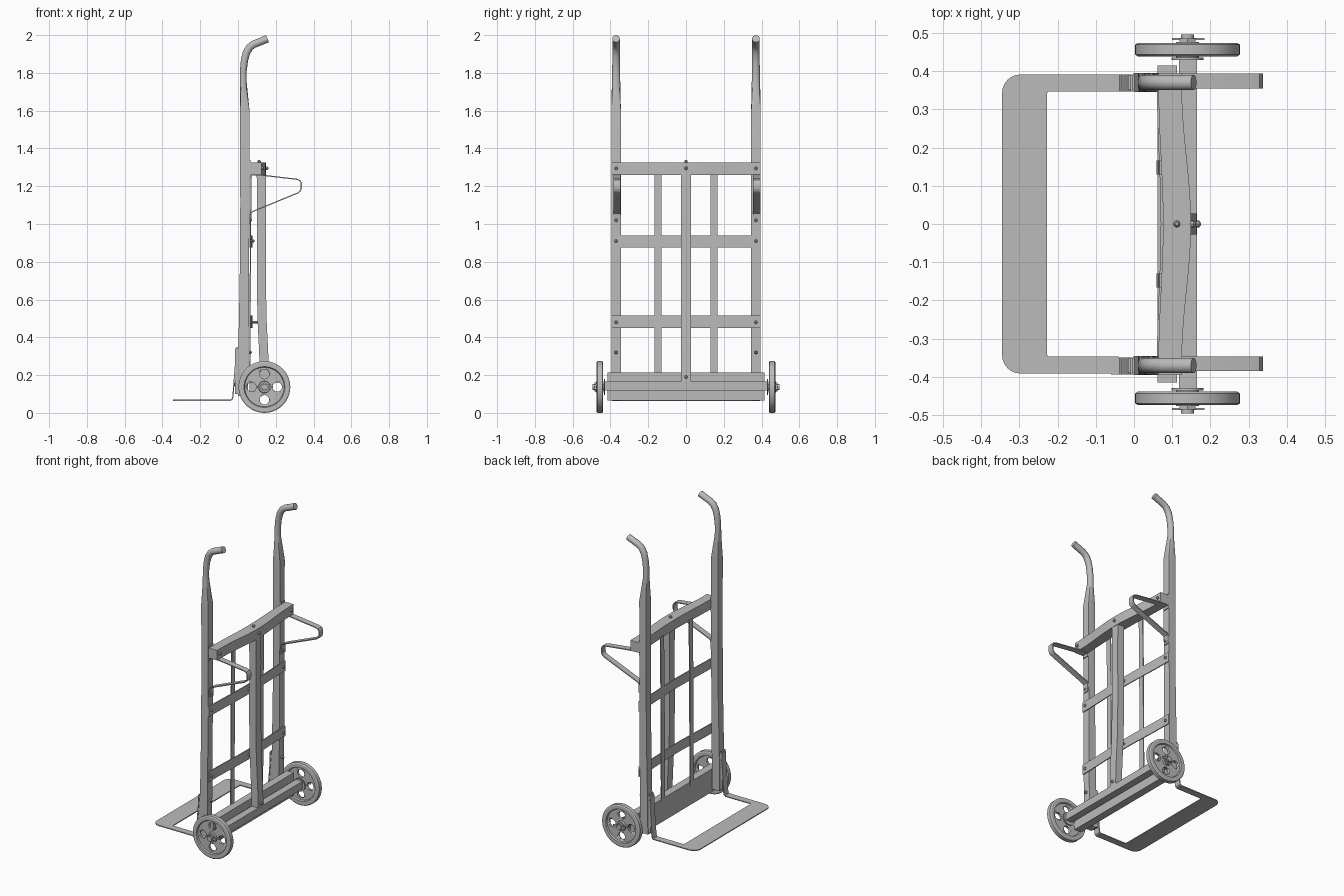
import bpy, bmesh, math
from mathutils import Vector

if "Cube" in bpy.data.objects:
    bpy.data.objects.remove(bpy.data.objects["Cube"])

GREY = (0.5, 0.5, 0.5, 1)
metal = bpy.data.materials.new("grey metal")
metal.diffuse_color = GREY
metal.use_nodes = True
metal.node_tree.nodes["Principled BSDF"].inputs["Base Color"].default_value = GREY


def loft(name, rings, smooth=False):
    """Skin equal-sized rings of points and cap both ends."""
    bm = bmesh.new()
    loops = [[bm.verts.new(p) for p in ring] for ring in rings]
    n = len(loops[0])
    for a, b in zip(loops, loops[1:]):
        for i in range(n):
            bm.faces.new((a[i], a[(i + 1) % n], b[(i + 1) % n], b[i]))
    bm.faces.new(loops[0])
    bm.faces.new(loops[-1])
    bmesh.ops.recalc_face_normals(bm, faces=bm.faces)
    mesh = bpy.data.meshes.new(name)
    bm.to_mesh(mesh)
    bm.free()
    mesh.materials.append(metal)
    ob = bpy.data.objects.new(name, mesh)
    bpy.context.collection.objects.link(ob)
    bpy.ops.object.select_all(action='DESELECT')
    ob.select_set(True)
    bpy.context.view_layer.objects.active = ob
    if smooth:
        bpy.ops.object.shade_smooth_by_angle(angle=math.radians(32))
    return ob


def box(name, x, y, z):
    return loft(name, [[(x[0], y[0], h), (x[1], y[0], h), (x[1], y[1], h), (x[0], y[1], h)] for h in z])


def turned(name, axis, centre, profile, sides=16):
    """Round part along x, y or z from (offset, radius) pairs."""
    k = "xyz".index(axis)
    rings = []
    for off, r in profile:
        ring = []
        for i in range(sides):
            a = math.tau * i / sides
            p = Vector(centre)
            p[k] += off
            p[(k + 1) % 3] += r * math.cos(a)
            p[(k + 2) % 3] += r * math.sin(a)
            ring.append(p)
        rings.append(ring)
    return loft(name, rings, True)


def bowed_bar(name, half, x0, x1, bow0, bow1, z):
    """Cross member that bulges backward at its middle."""
    rings = []
    for i in range(17):
        y = half * (i / 8 - 1)
        t = 0.5 + 0.5 * math.cos(math.pi * min(1, abs(y) / 0.36))
        a, b = x0 + bow0 * t, x1 + bow1 * t
        rings.append([(a, y, z[0]), (b, y, z[0]), (b, y, z[1]), (a, y, z[1])])
    return loft(name, rings, True)


def ribbon(name, path, thick, y):
    """Flat strap following an xz path."""
    pts = [Vector(p) for p in path]
    rings = []
    for i, p in enumerate(pts):
        d = (pts[min(i + 1, len(pts) - 1)] - pts[max(i - 1, 0)]).normalized()
        n = Vector((-d.y, d.x)) * thick / 2
        a, b = p + n, p - n
        rings.append([(a.x, y[0], a.y), (a.x, y[1], a.y), (b.x, y[1], b.y), (b.x, y[0], b.y)])
    return loft(name, rings, True)


def bolt(name, x, y, z, length=0.012):
    turned(name, 'x', (x, y, z), [(0, 0.009), (length * 0.6, 0.009), (length, 0.004)], 8)


# Side rails: square tube becoming a round bent handle (x, z, half depth, half width, roundness)
RAIL = [(0.026, 0.09, .027, .025, 0), (0.029, 0.35, .027, .025, 0), (0.034, 0.7, .025, .025, 0),
        (0.036, 1.1, .024, .025, 0), (0.036, 1.6, .025, .025, 0), (0.032, 1.68, .021, .024, .5),
        (0.028, 1.75, .018, .022, 1), (0.028, 1.81, .018, .021, 1), (0.034, 1.865, .019, .02, 1),
        (0.044, 1.905, .02, .02, 1), (0.06, 1.934, .02, .02, 1), (0.082, 1.951, .02, .02, 1),
        (0.156, 1.981, .02, .02, 1)]
LOOP = [(0.062, 1.262), (0.13, 1.258), (0.31, 1.237), (0.327, 1.231), (0.335, 1.218), (0.335, 1.19),
        (0.33, 1.175), (0.318, 1.165), (0.08, 1.067), (0.067, 1.058), (0.064, 1.045), (0.064, 1.0)]

for side, s in (("left", 1), ("right", -1)):
    yc = 0.37 * s
    rings = []
    for i, (x, z, hx, hy, rnd) in enumerate(RAIL):
        a, b = RAIL[max(i - 1, 0)], RAIL[min(i + 1, len(RAIL) - 1)]
        d = Vector((b[0] - a[0], b[1] - a[1])).normalized()
        if i < 6:
            d = Vector((0, 1))
        ring = []
        for k in range(24):
            c, w = math.cos(math.tau * k / 24), math.sin(math.tau * k / 24)
            g = rnd + (1 - rnd) / max(abs(c), abs(w))
            ring.append((x + d.y * c * g * hx, yc + w * g * hy, z - d.x * c * g * hx))
        rings.append(ring)
    loft(side + "_rail_and_handle", rings, True)

    # Strap loop behind the rail, and strap joining the toe plate to the rail
    ribbon(side + "_rear_loop", LOOP, 0.006, (yc - 0.015, yc + 0.024))
    ribbon(side + "_toe_strap", [(-0.06, 0.067), (-0.038, 0.067), (-0.031, 0.072), (-0.027, 0.085),
                                 (-0.006, 0.35)], 0.006, (yc - 0.023, yc + 0.021))
    box(side + "_toe_gusset", (-0.016, 0.01), (yc - 0.02, yc + 0.02), (0.1, 0.34))
    for z in (0.15, 0.21, 0.27, 0.32):
        bolt(side + "_toe_bolt", -0.025 + (z - 0.1) * 0.075, yc, z, 0.006)

    # Bracket at the end of the top bar
    box(side + "_bar_bracket", (0.06, 0.066), (yc - 0.022, yc + 0.022), (1.24, 1.338))
    bolt(side + "_bracket_bolt", 0.125, yc, 1.295)
    for z in (0.91, 0.48):
        bolt(side + "_crossbar_bolt", 0.064, yc, z)
    for z in (1.02, 0.32):
        bolt(side + "_rail_bolt", 0.057, yc, z, 0.016)

    # Thin vertical slat
    ys = 0.148 * s
    ribbon(side + "_slat", [(0.062, 0.19), (0.064, 0.48), (0.066, 0.91), (0.07, 1.27)], 0.006,
           (ys - 0.018, ys + 0.018))

    # Wheel with four round holes
    hub = (0.14, 0.456 * s, 0.137)
    half = [(0.02, 0.03), (0.008, 0.032), (0.008, 0.104), (0.0175, 0.108), (0.0175, 0.13), (0.013, 0.137)]
    wheel = turned(side + "_wheel", 'y', hub, half + [(-o, r) for o, r in reversed(half)], 48)
    for k in range(4):
        a = math.tau * k / 4
        spot = (hub[0] + 0.068 * math.cos(a), hub[1], hub[2] + 0.068 * math.sin(a))
        cutter = turned("hole_cutter", 'y', spot, [(-0.05, 0.025), (0.05, 0.025)], 24)
        cutter.hide_render = True
        bpy.context.view_layer.objects.active = wheel
        mod = wheel.modifiers.new("hole", 'BOOLEAN')
        mod.operation, mod.object, mod.solver = 'DIFFERENCE', cutter, 'EXACT'
        bpy.ops.object.modifier_apply(modifier=mod.name)
        bpy.data.objects.remove(cutter)

    # Hub hardware
    turned(side + "_inner_washer", 'y', (0.14, 0.432 * s, 0.137), [(-0.003, 0.042), (0.003, 0.042)], 24)
    turned(side + "_axle_end", 'y', (0.14, 0.455 * s, 0.137), [(-0.04, 0.017), (0.04, 0.017)], 16)
    box(side + "_axle_pin", (0.1, 0.185), (0.484 * s - 0.003, 0.484 * s + 0.003), (0.131, 0.143))
    turned(side + "_hub_nut", 'y', (0.14, 0.48 * s, 0.137), [(-0.005, 0.024), (0.005, 0.024)], 6)

# Cross members
bowed_bar("top_bar", 0.395, 0.064, 0.125, 0.012, 0.024, (1.26, 1.325))
bowed_bar("middle_crossbar", 0.395, 0.06, 0.066, 0.01, 0.01, (0.875, 0.94))
bowed_bar("lower_crossbar", 0.395, 0.06, 0.066, 0.01, 0.01, (0.45, 0.515))
box("bottom_beam", (0.062, 0.112), (-0.415, 0.415), (0.065, 0.215))
box("axle_beam", (0.118, 0.165), (-0.43, 0.43), (0.118, 0.167))

# Bent centre post with its fixings
post = [(0.14, 0.165), (0.139, 0.25), (0.134, 0.36), (0.127, 0.5), (0.124, 0.7), (0.124, 0.9),
        (0.125, 1.1), (0.123, 1.265)]
ribbon("centre_post", post, 0.048, (-0.027, 0.027))
turned("post_spacer", 'x', (0.07, 0, 0.48), [(0, 0.007), (0.035, 0.007)], 8)
turned("top_bolt", 'z', (0.112, 0, 1.325), [(0, 0.009), (0.008, 0.009), (0.014, 0.004)], 8)
bolt("top_bar_bolt", 0.149, 0, 1.295)
bolt("middle_bolt", 0.076, 0, 0.91)
bolt("post_foot_bolt", 0.163, 0, 0.19)

# Flat U-shaped toe plate with rounded front corners
outer = []
for i in range(7):
    a = math.pi / 2 * i / 6
    outer.append((-0.297 - 0.048 * math.sin(a), 0.343 + 0.048 * math.cos(a)))
half = [(-0.04, 0.391)] + outer
inner = [(-0.04, 0.347), (-0.22, 0.347), (-0.226, 0.345), (-0.228, 0.339)]
outline = half + [(x, -y) for x, y in reversed(half)]
outline += [(x, -y) for x, y in inner] + list(reversed(inner))
loft("toe_plate", [[(x, y, z) for x, y in outline] for z in (0.064, 0.07)])
